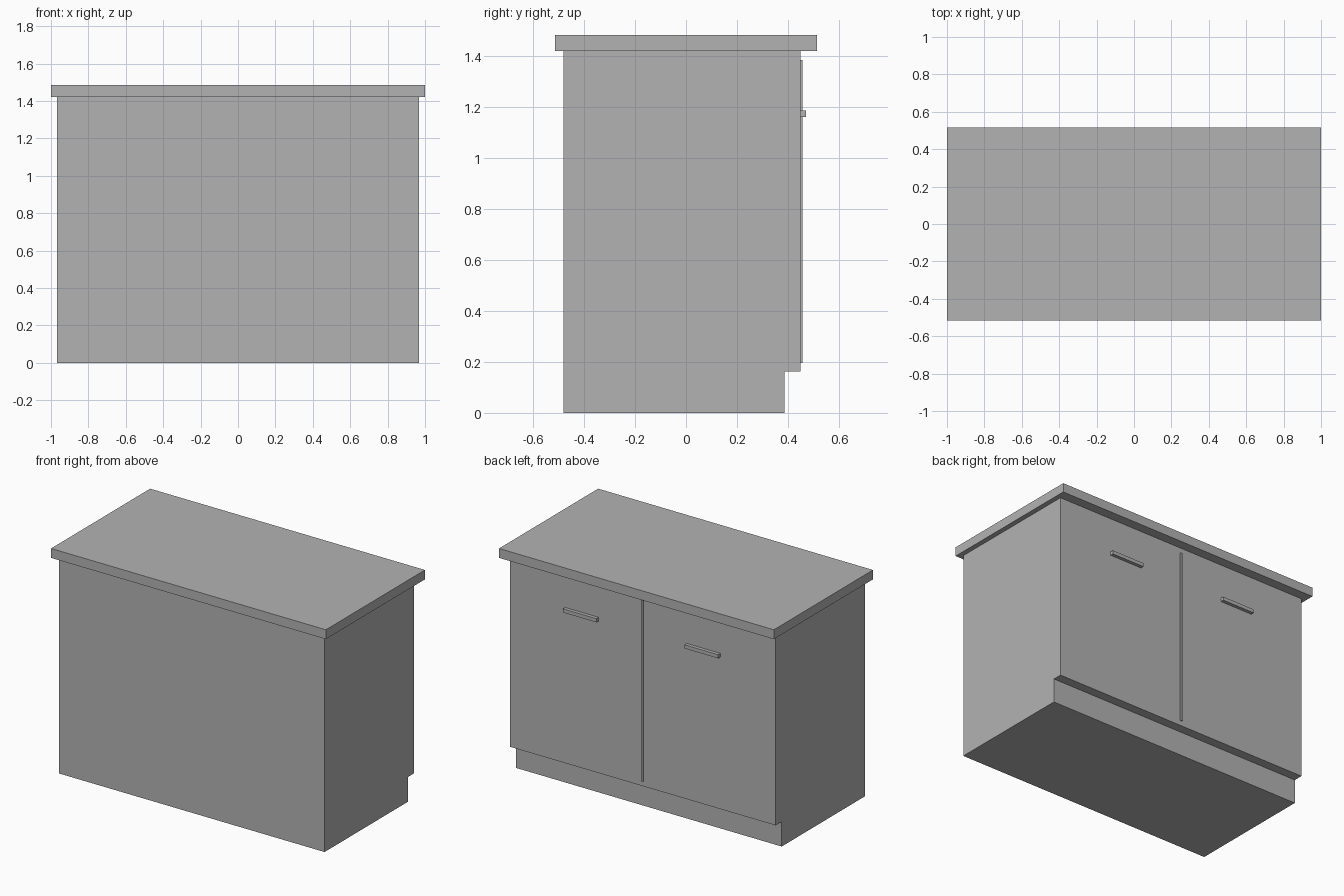
import bpy
import bmesh

cube = bpy.data.objects.get("Cube")
if cube:
    bpy.data.objects.remove(cube, do_unlink=True)

# Single flat grey
GREY = (0.45, 0.45, 0.45, 1)
grey = bpy.data.materials.new("grey")
grey.use_nodes = True
grey.diffuse_color = GREY
grey.node_tree.nodes["Principled BSDF"].inputs["Base Color"].default_value = GREY


def extrude_profile(name, profile, x0, x1):
    """Extrude a closed (y, z) outline from x0 to x1."""
    bm = bmesh.new()
    face = bm.faces.new([bm.verts.new((x0, y, z)) for y, z in profile])
    result = bmesh.ops.extrude_face_region(bm, geom=[face])
    moved = [v for v in result["geom"] if isinstance(v, bmesh.types.BMVert)]
    bmesh.ops.translate(bm, verts=moved, vec=(x1 - x0, 0, 0))
    bmesh.ops.recalc_face_normals(bm, faces=bm.faces)
    mesh = bpy.data.meshes.new(name)
    bm.to_mesh(mesh)
    bm.free()
    mesh.materials.append(grey)
    obj = bpy.data.objects.new(name, mesh)
    bpy.context.collection.objects.link(obj)
    return obj


def box(name, x0, x1, y0, y1, z0, z1):
    return extrude_profile(name, [(y0, z0), (y1, z0), (y1, z1), (y0, z1)], x0, x1)


BACK, DOOR, TOP = -0.481, 0.449, 1.422

# Cabinet body with a recessed toe kick under the doors
extrude_profile("cabinet_body", [
    (BACK, 0), (0.386, 0), (0.386, 0.163),
    (DOOR, 0.163), (DOOR, TOP), (BACK, TOP)], -0.967, 0.967)

# Overhanging worktop
box("worktop", -1, 1, -0.515, 0.515, TOP, 1.484)

# Strip between the two doors
box("door_strip", -0.006, 0.006, DOOR - 0.005, 0.457, 0.196, 1.386)

# One bar handle per door
for side, x in (("left", 0.443), ("right", -0.443)):
    box(side + "_handle", x - 0.122, x + 0.122, DOOR - 0.005, 0.472, 1.163, 1.187)
